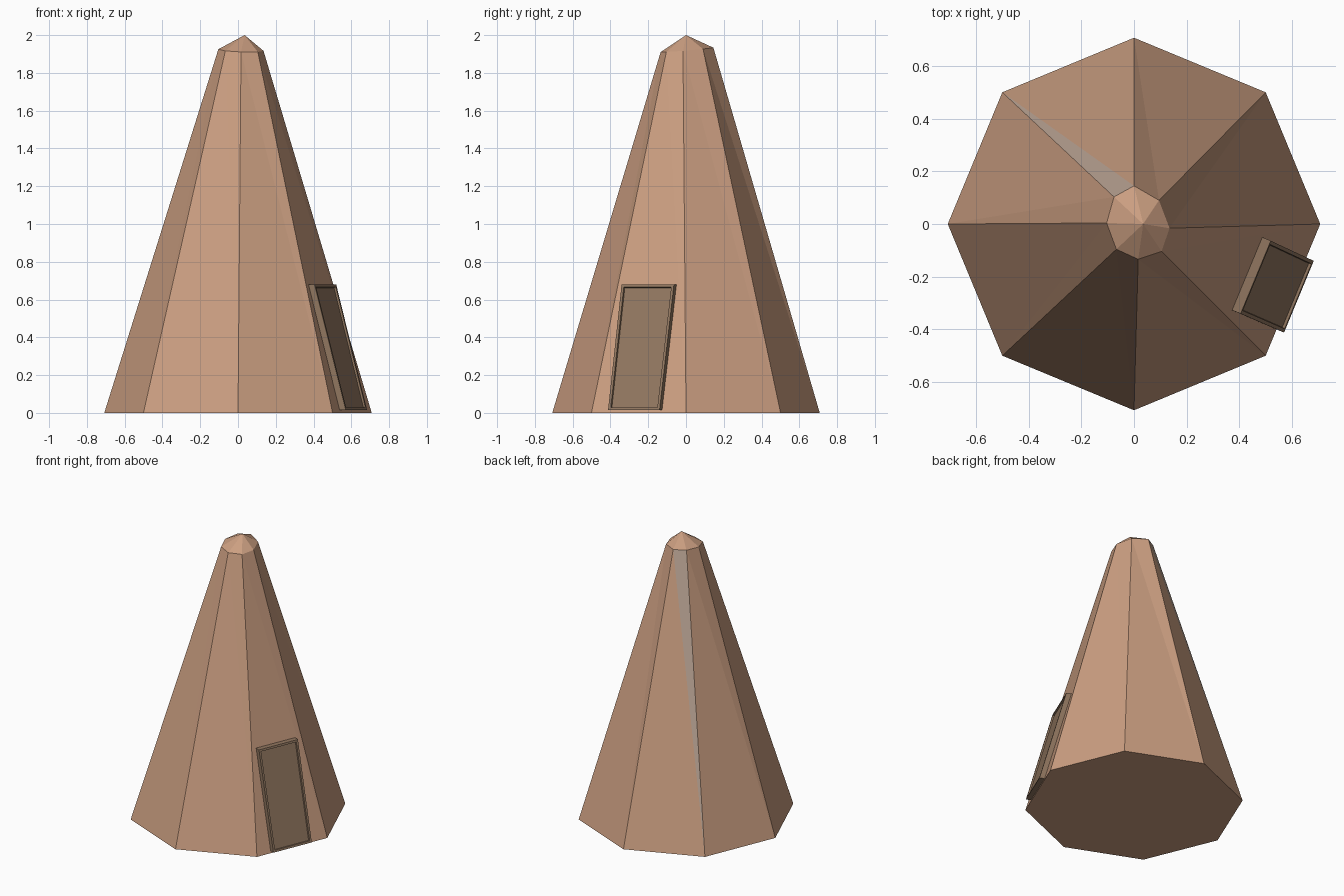
import bpy, bmesh, math
from mathutils import Vector

if "Cube" in bpy.data.objects:
    bpy.data.objects.remove(bpy.data.objects["Cube"])


def material(name, rgb):
    m = bpy.data.materials.new(name)
    m.diffuse_color = (*rgb, 1.0)
    m.use_nodes = True
    m.node_tree.nodes["Principled BSDF"].inputs["Base Color"].default_value = m.diffuse_color
    return m


canvas = material("tan canvas", (0.60, 0.345, 0.22))
patch = material("grey canvas", (0.50, 0.375, 0.30))
wood = material("dark brown wood", (0.283, 0.183, 0.116))


def finish(bm, name, mats):
    bmesh.ops.recalc_face_normals(bm, faces=bm.faces[:])
    me = bpy.data.meshes.new(name)
    bm.to_mesh(me)
    bm.free()
    for m in mats:
        me.materials.append(m)
    ob = bpy.data.objects.new(name, me)
    bpy.context.collection.objects.link(ob)
    return ob


# Tent body: octagonal base, slightly irregular top ring, off-centre tip
R, N = 0.708, 8
ring_xy = [(0.135, -0.016), (0.095, 0.09), (0, 0.145), (-0.076, 0.103),
           (-0.104, 0.004), (-0.067, -0.096), (0.016, -0.134), (0.105, -0.104)]
bm = bmesh.new()
base = [bm.verts.new((R * math.cos(k * math.tau / N), R * math.sin(k * math.tau / N), 0))
        for k in range(N)]
ring = [bm.verts.new((x, y, 1.922 + 0.08 * y - 0.03 * x)) for x, y in ring_xy]
tip = bm.verts.new((0.035, 0, 2.0))
bm.faces.new(base[::-1])
for k in range(N):
    j = (k + 1) % N
    bm.faces.new((base[k], base[j], ring[k]))
    upper = bm.faces.new((base[j], ring[j], ring[k]))
    if k == 2:                      # pale sliver on the back left panel
        upper.material_index = 1
    bm.faces.new((ring[k], ring[j], tip))
finish(bm, "tent_body", [canvas, patch])

# Door: slab leaning on the front right panel, with a recessed centre
n = Vector((math.cos(math.pi / 8), -math.sin(math.pi / 8), 0))
t = Vector((-n.y, n.x, 0))


def wall(side, z):
    return n * (0.655 - 0.271 * z) + t * side + Vector((0, 0, z))


bm = bmesh.new()
corners = [wall(s, z) for s, z in ((-0.163, 0.015), (0.132, 0.015), (0.14, 0.68), (-0.16, 0.68))]
back = [bm.verts.new(c - n * 0.004) for c in corners]
front = [bm.verts.new(c + n * 0.034) for c in corners]
bm.faces.new(back[::-1])
face = bm.faces.new(front)
for k in range(4):
    j = (k + 1) % 4
    bm.faces.new((back[k], back[j], front[j], front[k]))
bm.normal_update()
bmesh.ops.inset_region(bm, faces=[face], thickness=0.02)
bmesh.ops.inset_region(bm, faces=[face], thickness=0.003, depth=-0.01)
finish(bm, "door", [wood])
